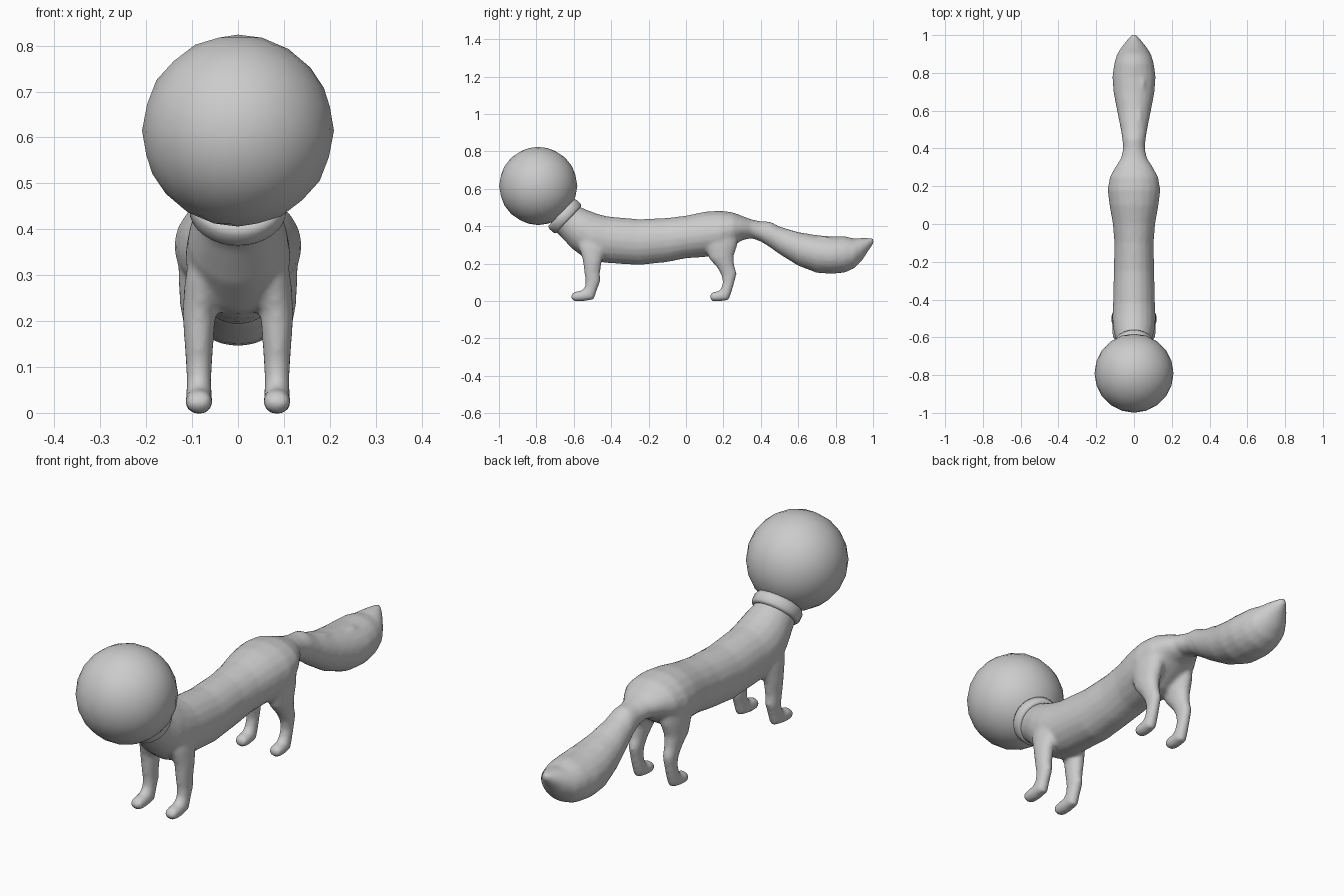
import bpy, bmesh, math
from mathutils import Vector

cube = bpy.data.objects.get("Cube")
if cube:
    bpy.data.objects.remove(cube, do_unlink=True)

GREY = (0.6, 0.6, 0.6, 1)
grey = bpy.data.materials.new("plain grey")
grey.use_nodes = True
grey.diffuse_color = GREY
grey.node_tree.nodes["Principled BSDF"].inputs["Base Color"].default_value = GREY


def finish(name, bm):
    bmesh.ops.recalc_face_normals(bm, faces=bm.faces)
    mesh = bpy.data.meshes.new(name)
    bm.to_mesh(mesh)
    bm.free()
    mesh.materials.append(grey)
    mesh.shade_smooth()
    ob = bpy.data.objects.new(name, mesh)
    bpy.context.collection.objects.link(ob)
    return ob


def loft(bm, sections, x=0.0, sides=20):
    """Skin ellipses, each given by two (y, z) edge points, a half width and an x shift."""
    rings = []
    for (ay, az), (by, bz), w, *dx in sections:
        a, b = Vector((0, ay, az)), Vector((0, by, bz))
        mid, half = (a + b) / 2, (a - b) / 2
        cx = x + (dx[0] if dx else 0)
        ring = []
        for i in range(sides):
            t = math.tau * i / sides
            ring.append(bm.verts.new(mid + half * math.cos(t) + Vector((cx + w * math.sin(t), 0, 0))))
        rings.append(ring)
    for r, s in zip(rings, rings[1:]):
        for i in range(sides):
            j = (i + 1) % sides
            bm.faces.new((r[i], r[j], s[j], s[i]))
    bm.faces.new(rings[0])
    bm.faces.new(rings[-1])


def upright(y, top, bottom, w):
    return (y, top), (y, bottom), w


# Neck, trunk and bushy tail as one run of sections
trunk = [
    ((-.61, .52), (-.73, .39), .085),
    ((-.56, .50), (-.68, .355), .092),
    ((-.52, .483), (-.61, .28), .108),
    ((-.47, .465), (-.53, .22), .115),
    upright(-.42, .452, .203, .111),
    upright(-.25, .437, .192, .107),
    upright(-.10, .444, .208, .104),
    upright(0, .456, .228, .112),
    upright(.10, .477, .235, .130),
    upright(.18, .483, .245, .140),
    upright(.25, .474, .29, .128),
    upright(.30, .455, .325, .100),
    upright(.35, .436, .335, .068),
    upright(.40, .426, .318, .058),
    upright(.45, .424, .286, .062),
    upright(.50, .398, .250, .070),
    upright(.60, .368, .188, .090),
    upright(.70, .352, .150, .109),
    upright(.78, .345, .145, .115),
    upright(.85, .345, .152, .105),
    upright(.90, .334, .175, .090),
    upright(.94, .337, .215, .064),
    upright(.975, .337, .268, .036),
    upright(1.005, .335, .31, .008),
]
# Legs: front edge, back edge, half width, sideways shift
front_leg = [
    ((-.58, .36), (-.43, .34), .040, -.02),
    ((-.575, .29), (-.43, .27), .042, -.01),
    ((-.552, .22), (-.45, .21), .036),
    ((-.545, .16), (-.46, .15), .032),
    ((-.538, .11), (-.457, .108), .029),
    ((-.540, .075), (-.475, .06), .027),
    ((-.557, .056), (-.492, .008), .029),
    ((-.582, .053), (-.555, -.003), .031),
    ((-.604, .045), (-.60, -.002), .028),
    ((-.613, .032), (-.612, .010), .015),
]
hind_leg = [
    ((.09, .36), (.28, .37), .048, -.005),
    ((.10, .29), (.275, .30), .050, -.005),
    ((.125, .225), (.255, .24), .041),
    ((.165, .18), (.258, .19), .032),
    ((.188, .14), (.272, .148), .027),
    ((.197, .10), (.259, .098), .025),
    ((.187, .066), (.245, .05), .026),
    ((.172, .052), (.228, .004), .029),
    ((.155, .050), (.172, -.003), .031),
    ((.137, .044), (.140, -.002), .028),
    ((.128, .030), (.129, .010), .015),
]
bm = bmesh.new()
loft(bm, trunk)
for side in (-1, 1):
    for leg in (front_leg, hind_leg):
        loft(bm, [(a, b, w, side * (s[0] if s else 0)) for a, b, w, *s in leg], side * .085)
# Small fur ridges lying along the top of the tail
for x, y, z in ((-.03, .47, .385), (.03, .56, .365), (-.045, .66, .335), (.045, .75, .332), (0, .84, .335)):
    loft(bm, [upright(y - .06, z + .012, z - .01, .005),
              upright(y, z + .015, z - .02, .014),
              upright(y + .06, z - .002, z - .02, .005)], x, 8)
body = finish("body_with_legs_and_tail", bm)

# Fuse the limbs into one skin and soften the joins
remesh = body.modifiers.new("fuse", 'REMESH')
remesh.mode = 'VOXEL'
remesh.voxel_size = .009
remesh.use_smooth_shade = True
soften = body.modifiers.new("soften", 'SMOOTH')
soften.factor = .5
soften.iterations = 7

# Faceted ball head
bm = bmesh.new()
bmesh.ops.create_icosphere(bm, subdivisions=3, radius=.209)
head = finish("head", bm)
head.location = (0, -.79, .615)

# Collar: a rounded band turned about the neck axis
bm = bmesh.new()
profile = [(.080, -.028), (.098, -.028), (.106, -.018), (.107, .012), (.100, .026), (.080, .028)]
rings = []
for i in range(32):
    t = math.tau * i / 32
    rings.append([bm.verts.new((r * math.cos(t), r * math.sin(t), h)) for r, h in profile])
for i, ring in enumerate(rings):
    nxt = rings[(i + 1) % len(rings)]
    for k in range(len(profile)):
        m = (k + 1) % len(profile)
        bm.faces.new((ring[k], nxt[k], nxt[m], ring[m]))
collar = finish("collar", bm)
collar.location = (0, -.648, .454)
collar.rotation_euler = Vector((0, -.72, .69)).to_track_quat('Z', 'Y').to_euler()
